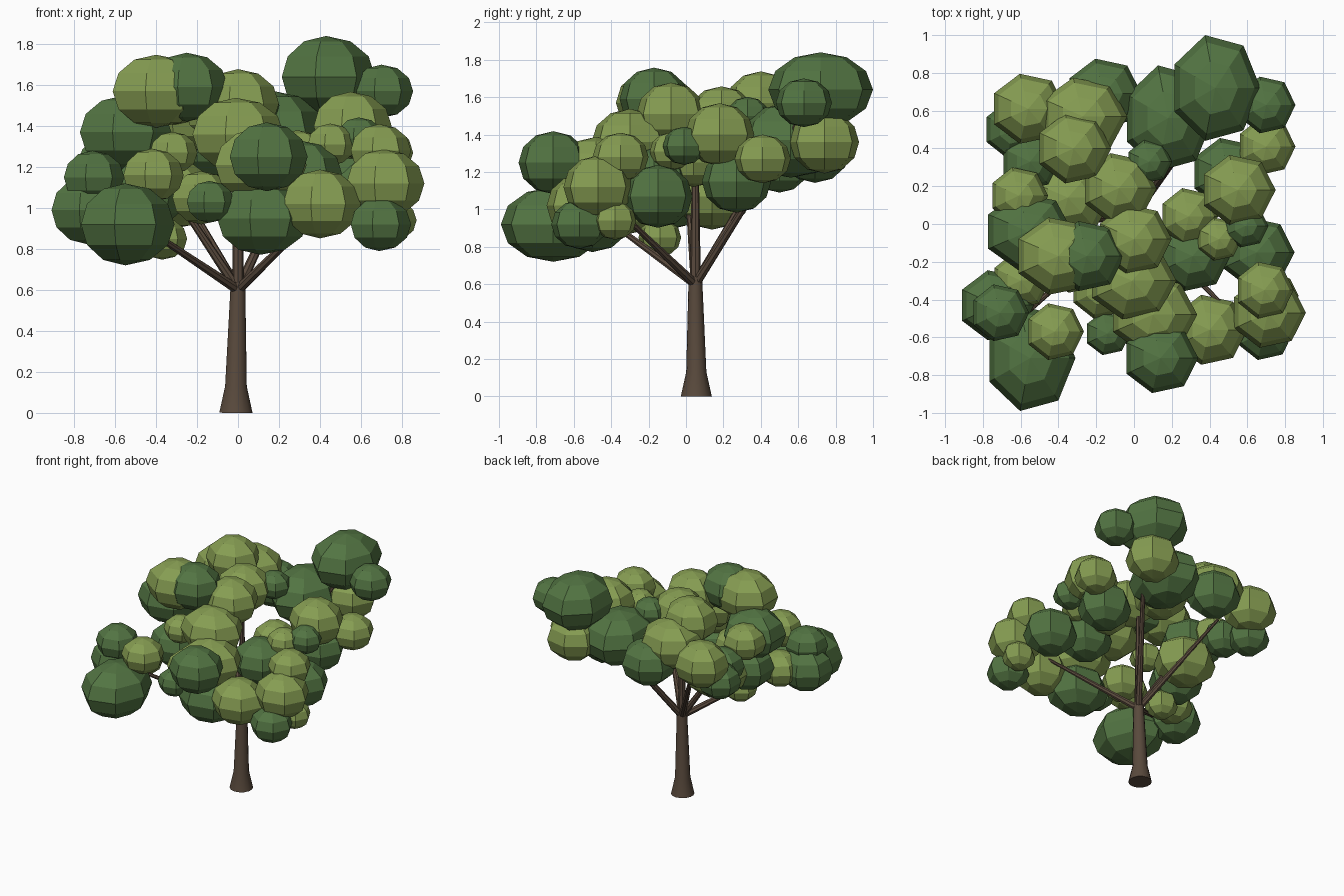
import bpy
import bmesh
from math import cos, sin, pi
from mathutils import Vector, Matrix

if "Cube" in bpy.data.objects:
    bpy.data.objects.remove(bpy.data.objects["Cube"], do_unlink=True)


def make_material(name, colour):
    material = bpy.data.materials.new(name)
    material.use_nodes = True
    material.diffuse_color = (*colour, 1)
    shader = material.node_tree.nodes["Principled BSDF"]
    shader.inputs["Base Color"].default_value = (*colour, 1)
    return material


DARK = make_material("dark green leaves", (0.085, 0.175, 0.055))
LIGHT = make_material("light green leaves", (0.24, 0.34, 0.085))
BARK = make_material("brown bark", (0.1, 0.068, 0.046))


def finish(name, bm, material):
    """Turn a bmesh into a named object with one material."""
    mesh = bpy.data.meshes.new(name)
    bm.to_mesh(mesh)
    bm.free()
    mesh.materials.append(material)
    part = bpy.data.objects.new(name, mesh)
    bpy.context.collection.objects.link(part)
    return part


def leaf_clump(name, material, centre, size):
    """Seven-sided faceted ellipsoid with a corner towards +x."""
    bm = bmesh.new()
    bmesh.ops.create_uvsphere(bm, u_segments=7, v_segments=6, radius=1)
    corner = max(bm.verts, key=lambda v: v.co.xy.length).co
    spin = Vector((corner.x, corner.y, 0)).rotation_difference(Vector((1, 0, 0)))
    scale = Matrix.Diagonal((*size, 1))
    place = Matrix.Translation(Vector(centre) / 100)
    matrix = place @ scale @ spin.to_matrix().to_4x4()
    bmesh.ops.transform(bm, matrix=matrix, verts=bm.verts)
    return finish(name, bm, material)


def tapered_limb(name, rings, sides):
    """Skin a chain of (centre, radius) rings and cap both ends."""
    bm = bmesh.new()
    axis = rings[-1][0] - rings[0][0]
    turn = axis.to_track_quat("Z", "Y")
    loops = []
    for centre, radius in rings:
        loop = []
        for i in range(sides):
            angle = 2 * pi * i / sides
            offset = turn @ Vector((cos(angle), sin(angle), 0))
            loop.append(bm.verts.new(centre + radius * offset))
        loops.append(loop)
    for low, high in zip(loops, loops[1:]):
        for i in range(sides):
            j = (i + 1) % sides
            bm.faces.new((low[i], low[j], high[j], high[i]))
    bm.faces.new(loops[0][::-1])
    bm.faces.new(loops[-1])
    limb = finish(name, bm, BARK)
    bpy.ops.object.select_all(action="DESELECT")
    limb.select_set(True)
    bpy.context.view_layer.objects.active = limb
    bpy.ops.object.shade_smooth_by_angle()


# Trunk with a flared foot, carried on by a straight leader
foot = Vector((-0.01, 0.055, 0))
fork = Vector((0, 0.05, 0.6))
up = Vector((0, 0, 1))
tapered_limb("trunk", [
    (foot, 0.083),
    (foot + up * 0.13, 0.054),
    (fork + up * 0.04, 0.036),
], 14)
tapered_limb("leader", [(fork, 0.03), (fork + up * 0.75, 0.016)], 8)

# Branches all spread from the fork
branch_tips = {
    "front_right_branch": (-0.6, -0.5, 1),
    "front_left_branch": (0.46, -0.42, 1.05),
    "back_left_branch": (0.42, 0.62, 1.5),
    "back_right_branch": (-0.4, 0.45, 1.3),
    "right_branch": (-0.4, 0, 1.2),
}
for name, tip in branch_tips.items():
    tapered_limb(name, [(fork, 0.025), (Vector(tip), 0.011)], 8)

# Foliage grouped by colour and size, centres in hundredths
SMALL = Vector((0.122, 0.117, 0.102))
MEDIUM = Vector((0.155, 0.154, 0.13))
LARGE = Vector((0.2, 0.19, 0.168))
WIDE = Vector((0.235, 0.21, 0.178))
HUGE = Vector((0.24, 0.287, 0.2))

foliage = [
    ("huge_dark_clump", DARK, HUGE, [
        (43, 72, 164), (18, 56, 137), (-55, -71, 92),
    ]),
    ("wide_dark_clump", DARK, WIDE, [
        (-56, -4, 137), (11, -50, 95),
    ]),
    ("large_dark_clump", DARK, LARGE, [
        (-16, 69, 131), (-25, -17, 159), (14, -71, 125),
        (65, -15, 107), (50, 27, 115), (-73, -43, 99),
        (31, -17, 116), (-46, -9, 106),
    ]),
    ("medium_dark_clump", DARK, MEDIUM, [
        (-64, 50, 122), (-55, 33, 125), (-71, -47, 115),
        (70, 63, 157), (69, -57, 92),
    ]),
    ("small_dark_clump", DARK, SMALL, [
        (8, 33, 150), (-14, -58, 103), (59, -1, 134),
    ]),
    ("wide_light_clump", LIGHT, WIDE, [
        (-27, 57, 144), (-40, -17, 157), (-1, -30, 136),
        (10, -48, 121), (-35, 14, 107),
    ]),
    ("large_light_clump", LIGHT, LARGE, [
        (45, 74, 136), (55, 18, 140), (-32, 40, 157),
        (-56, 61, 137), (-8, 19, 149), (0, -8, 151),
        (71, -47, 112), (40, -56, 102),
    ]),
    ("medium_light_clump", LIGHT, MEDIUM, [
        (70, 41, 127), (29, 4, 125), (-61, 15, 138),
        (-42, -57, 116), (-60, -30, 100), (-18, -35, 105),
        (69, -35, 128),
    ]),
    ("small_light_clump", LIGHT, SMALL, [
        (-37, -14, 85), (45, -8, 131), (75, -38, 94),
        (-32, -25, 127),
    ]),
]
for name, material, size, centres in foliage:
    for centre in centres:
        leaf_clump(name, material, centre, size)
